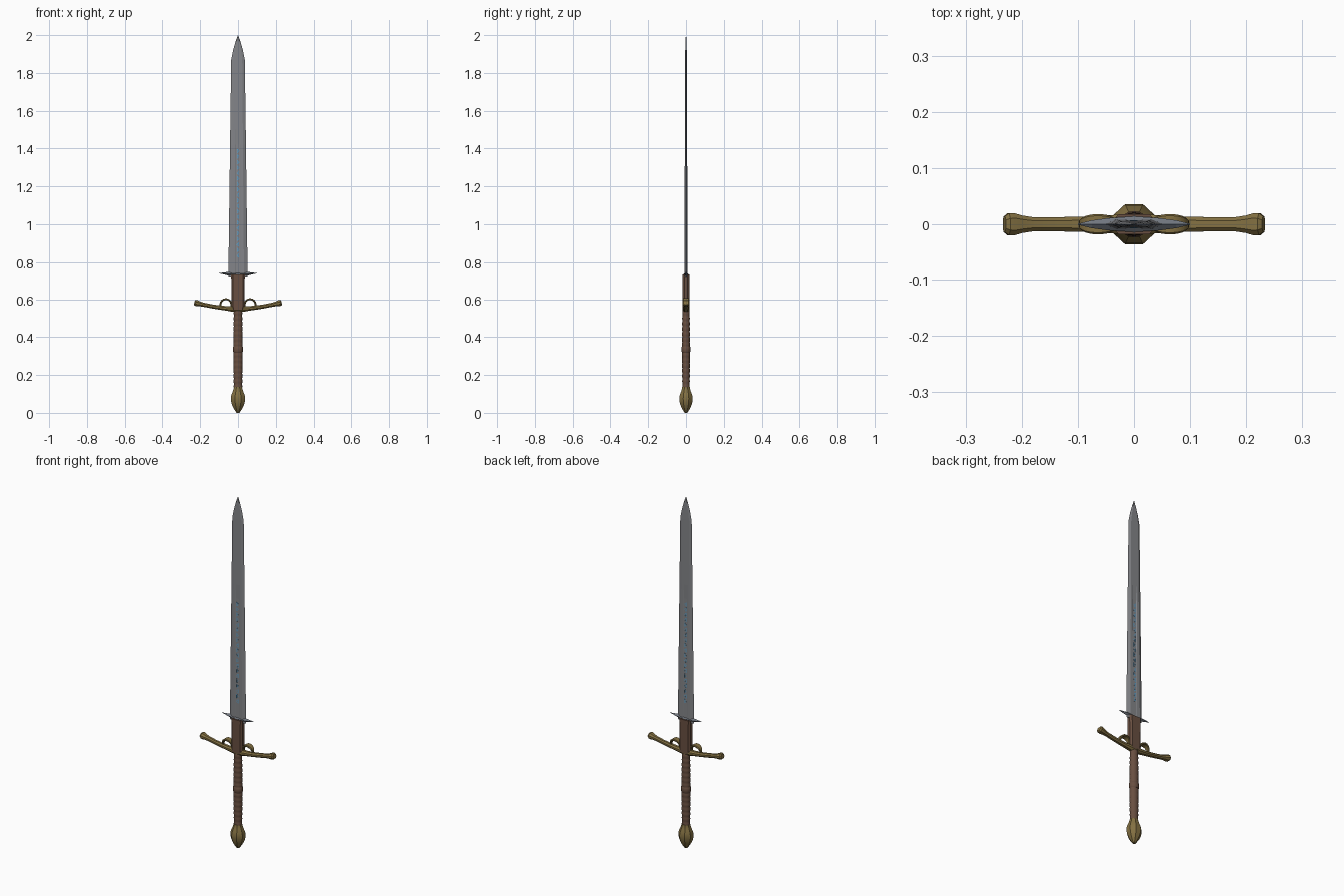
import bpy, bmesh, math, random
from mathutils import Vector

if "Cube" in bpy.data.objects:
    bpy.data.objects.remove(bpy.data.objects["Cube"])

random.seed(4)


def material(name, rgb):
    m = bpy.data.materials.new(name)
    m.diffuse_color = (*rgb, 1)
    m.use_nodes = True
    m.node_tree.nodes["Principled BSDF"].inputs["Base Color"].default_value = m.diffuse_color
    return m


steel = material("blade steel", (0.23, 0.235, 0.25))
lug_steel = material("blue grey steel", (0.17, 0.19, 0.22))
brass = material("aged brass", (0.23, 0.165, 0.055))
leather = material("brown leather", (0.14, 0.078, 0.052))
blue = material("rune blue", (0.10, 0.36, 0.62))


def finish(name, bm, mat, smooth=None):
    bmesh.ops.recalc_face_normals(bm, faces=bm.faces)
    me = bpy.data.meshes.new(name)
    bm.to_mesh(me)
    bm.free()
    me.materials.append(mat)
    ob = bpy.data.objects.new(name, me)
    bpy.context.collection.objects.link(ob)
    if smooth:
        bpy.ops.object.select_all(action='DESELECT')
        ob.select_set(True)
        bpy.context.view_layer.objects.active = ob
        bpy.ops.object.shade_smooth_by_angle(angle=math.radians(smooth))
    return ob


def loft(name, rings, mat, smooth=None):
    """Skin a list of equal-length point rings and cap both ends."""
    bm = bmesh.new()
    rows = [[bm.verts.new(p) for p in r] for r in rings]
    n = len(rows[0])
    for a, b in zip(rows, rows[1:]):
        for i in range(n):
            j = (i + 1) % n
            bm.faces.new((a[i], a[j], b[j], b[i]))
    bm.faces.new(rows[0])
    bm.faces.new(rows[-1])
    return finish(name, bm, mat, smooth)


def oval(z, rx, ry, n, turn=0.0):
    return [(rx * math.cos(turn + math.tau * i / n),
             ry * math.sin(turn + math.tau * i / n), z) for i in range(n)]


def chamfered(a, b, k=0.35):
    """Octagonal outline of half sizes a, b."""
    c = min(a, b) * k
    return [(a, -b + c), (a, b - c), (a - c, b), (-a + c, b),
            (-a, b - c), (-a, -b + c), (-a + c, -b), (a - c, -b)]


# blade: bevelled edges with a fuller that fades out above the runes
def thick(z):
    return 0.0085 - 0.0032 * (z - 0.72)


def blade_ring(z, w, d, t=None):
    t = thick(z) if t is None else t
    f = min(0.014, w * 0.4)
    half = [(w * 0.62, t), (f, t), (f * 0.75, t - d),
            (-f * 0.75, t - d), (-f, t), (-w * 0.62, t)]
    pts = [(w, 0)] + half + [(-w, 0)] + [(x, -y) for x, y in reversed(half)]
    return [(x, y, z) for x, y in pts]


loft("blade", [blade_ring(0.72, 0.051, 0.002), blade_ring(1.42, 0.042, 0.002),
               blade_ring(1.5, 0.041, 0), blade_ring(1.87, 0.036, 0),
               blade_ring(1.92, 0.026, 0, 0.004), blade_ring(1.965, 0.013, 0, 0.003),
               blade_ring(2.0, 0.0006, 0, 0.0006)], steel)

# abstract engraved marks, thin plates on both faces
bm = bmesh.new()


def stroke(x0, z0, x1, z1, side, w=0.0014):
    d = Vector((x1 - x0, z1 - z0)).normalized()
    nx, nz = -d.y * w, d.x * w
    verts = []
    for lift in (-0.0006, 0.0006):
        for x, z in ((x0 + nx, z0 + nz), (x1 + nx, z1 + nz),
                     (x1 - nx, z1 - nz), (x0 - nx, z0 - nz)):
            verts.append(bm.verts.new((x, side * (thick(z) - 0.002 + lift), z)))
    for f in ((0, 1, 2, 3), (4, 5, 6, 7), (0, 1, 5, 4), (1, 2, 6, 5),
              (2, 3, 7, 6), (3, 0, 4, 7)):
        bm.faces.new([verts[i] for i in f])


for k in range(20):
    z = 0.825 + k * 0.029
    s = random.choice((-1, 1))
    hook = random.uniform(0.008, 0.014)
    for side in (-1, 1):
        stroke(-0.005 * s, z, -0.005 * s, z + 0.022, side)
        stroke(-0.005 * s, z + 0.021, 0.006 * s, z + hook, side)
        stroke(0.006 * s, z + hook, -0.003 * s, z + 0.002, side)
finish("blade_runes", bm, blue)

# pointed parrying lugs
lugs = []
for x, h, y in ((-0.1, 0.001, 0.001), (-0.075, 0.005, 0.007), (-0.045, 0.011, 0.011),
                (0.0, 0.011, 0.014), (0.045, 0.011, 0.011), (0.075, 0.005, 0.007),
                (0.1, 0.001, 0.001)):
    c = 0.736 + 0.06 * abs(x)
    lugs.append([(x, y, c), (x, 0, c + h), (x, -y, c), (x, 0, c - h)])
loft("parrying_lugs", lugs, lug_steel)

# leather-wrapped ricasso
loft("ricasso", [[(x, y, z) for x, y in chamfered(a, 0.018, 0.5)]
                 for z, a in ((0.545, 0.034), (0.734, 0.036))], leather)

# curved crossguard with flared ends
stations = [(0, .017, .018), (.03, .015, .017), (.06, .012, .0145), (.1, .011, .0135),
            (.14, .0105, .0125), (.18, .0105, .0125), (.2, .012, .0155),
            (.214, .015, .0195), (.224, .0155, .0195), (.231, .011, .014)]
full = [(-x, h, y) for x, h, y in reversed(stations[1:])] + stations
guard = []
for x, h, y in full:
    c = 0.548 + 0.034 * (abs(x) / 0.23) ** 1.7
    slope = math.copysign(0.034 * 1.7 / 0.23 * (abs(x) / 0.23) ** 0.7, x)
    guard.append([(x - dz * slope, py, c + dz) for py, dz in chamfered(y, h, 0.6)])
loft("crossguard", guard, brass, 35)

# half rings standing on the guard, widest at the crown
for s, side in ((-1, "left"), (1, "right")):
    arch = []
    for i in range(15):
        a = math.pi * (-0.08 + 1.16 * i / 14)
        wide = 0.007 + 0.011 * max(0, math.sin(a))
        arch.append([(s * 0.064 + math.cos(a) * (0.029 + dr), py,
                      0.571 + math.sin(a) * (0.029 + dr))
                     for py, dr in chamfered(wide, 0.005, 0.6)])
    loft("guard_ring_" + side, arch, brass, 40)

# ribbed leather grip with a middle band
ribs = []
count = 15
for i in range(count * 4 + 1):
    z = 0.125 + 0.415 * i / (count * 4)
    swell = 0.0205 + 0.0025 * math.sin(math.pi * (z - 0.125) / 0.415)
    r = swell + 0.0022 * abs(math.sin(math.pi * i / 4))
    ribs.append(oval(z, r, r * 0.86, 16))
loft("grip", ribs, leather, 50)
loft("grip_band", [oval(z, r, r * 0.88, 16) for z, r in
                   ((.318, .023), (.324, .0265), (.346, .0265), (.352, .023))], leather, 50)

# faceted pommel
pommel = [(0.004, .008), (.012, .017), (.03, .029), (.052, .038), (.075, .0415),
          (.095, .038), (.115, .029), (.128, .0245), (.136, .0235)]
loft("pommel", [oval(z - 0.004 * (i == 0), r, r * 0.93, 8, math.pi / 8)
                for i, (z, r) in enumerate(pommel)], brass, 28)
